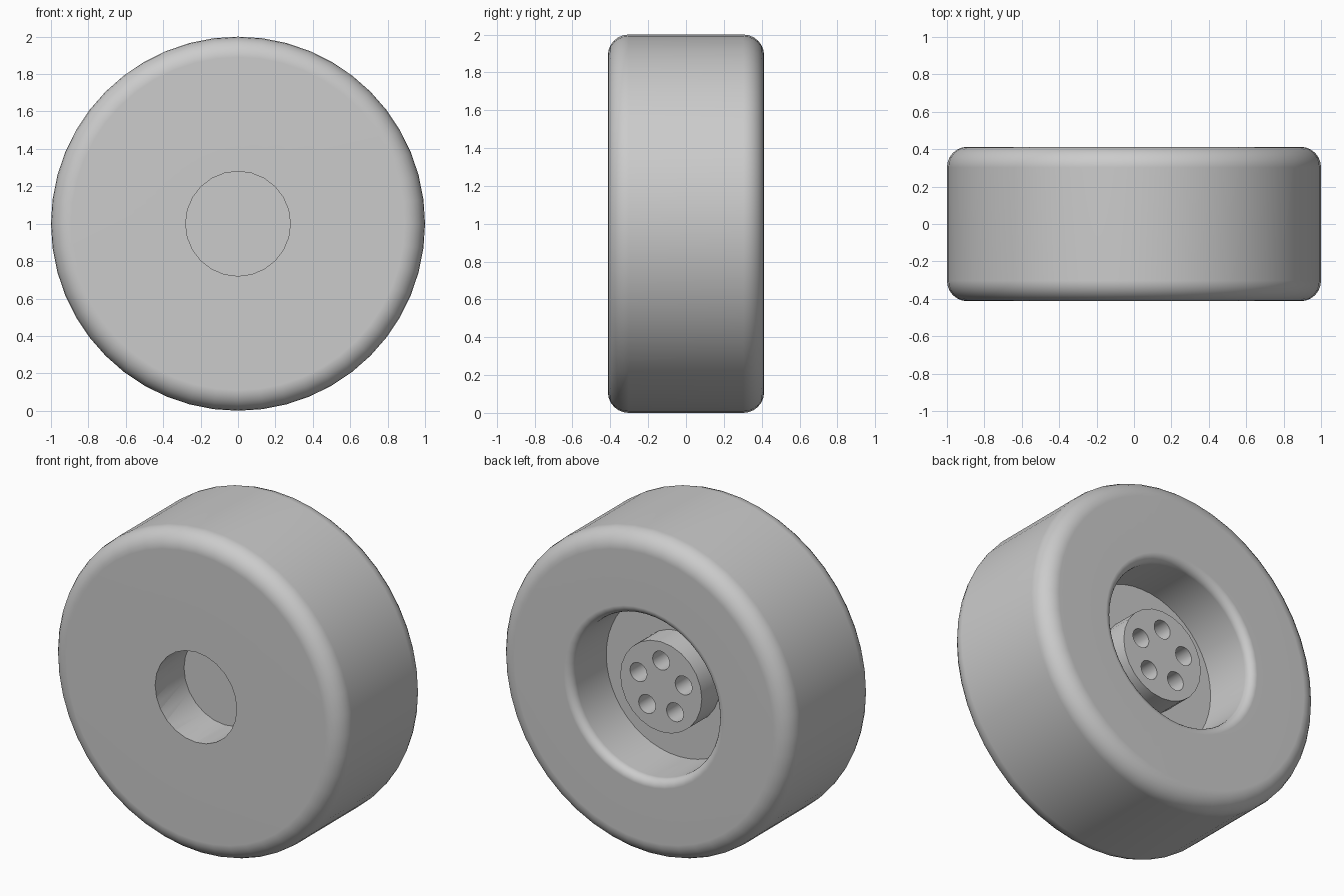
import bpy
import bmesh
import math
from mathutils import Matrix, Vector

if "Cube" in bpy.data.objects:
    bpy.data.objects.remove(bpy.data.objects["Cube"], do_unlink=True)

HALF = 0.413          # half width of the wheel
FLOOR = 0.068         # depth position of the rear recess floor
AXLE = Vector((0, 0, 1))

grey = bpy.data.materials.new("plain_grey")
grey.use_nodes = True
grey.diffuse_color = (0.6, 0.6, 0.6, 1)
grey.node_tree.nodes["Principled BSDF"].inputs["Base Color"].default_value = (0.6, 0.6, 0.6, 1)


def add_object(name, bm):
    mesh = bpy.data.meshes.new(name)
    bm.to_mesh(mesh)
    bm.free()
    mesh.materials.append(grey)
    obj = bpy.data.objects.new(name, mesh)
    bpy.context.collection.objects.link(obj)
    obj.location = AXLE
    return obj


def arc(r, y, radius, start, end, steps=6):
    """Rounded corner in the (radius, y) profile plane."""
    angles = [math.radians(start + (end - start) * i / steps) for i in range(steps + 1)]
    return [(r + radius * math.cos(a), y + radius * math.sin(a)) for a in angles]


def lathe(name, profile, segments):
    bm = bmesh.new()
    verts = [bm.verts.new((r, y, 0)) for r, y in profile]
    edges = [bm.edges.new(pair) for pair in zip(verts, verts[1:])]
    bmesh.ops.spin(bm, geom=verts + edges, cent=(0, 0, 0), axis=(0, 1, 0),
                   angle=math.tau, steps=segments, use_duplicate=False)
    bmesh.ops.remove_doubles(bm, verts=bm.verts, dist=1e-5)
    bmesh.ops.recalc_face_normals(bm, faces=bm.faces)
    return add_object(name, bm)


def cylinder(name, radius, y0, y1, sides, x=0, z=0):
    bm = bmesh.new()
    place = Matrix.Translation((x, (y0 + y1) / 2, z)) @ Matrix.Rotation(math.pi / 2, 4, "X")
    bmesh.ops.create_cone(bm, cap_ends=True, segments=sides, radius1=radius,
                          radius2=radius, depth=y1 - y0, matrix=place)
    return add_object(name, bm)


def activate(obj):
    bpy.ops.object.select_all(action="DESELECT")
    obj.select_set(True)
    bpy.context.view_layer.objects.active = obj


def cut(obj, cutter):
    mod = obj.modifiers.new("cut", "BOOLEAN")
    mod.operation = "DIFFERENCE"
    mod.solver = "EXACT"
    mod.object = cutter
    activate(obj)
    bpy.ops.object.modifier_apply(modifier=mod.name)
    bpy.data.objects.remove(cutter, do_unlink=True)


def finish(obj):
    activate(obj)
    bpy.ops.object.shade_smooth_by_angle(angle=math.radians(32))
    mod = obj.modifiers.new("flat_normals", "WEIGHTED_NORMAL")
    mod.keep_sharp = True


# Wheel body: rounded tread corners and a soft-edged rear recess
ROUND, LIP = 0.11, 0.05
profile = [(0, -HALF)]
profile += arc(1 - ROUND, -HALF + ROUND, ROUND, -90, 0)
profile += arc(1 - ROUND, HALF - ROUND, ROUND, 0, 90)
profile += arc(0.5 + LIP, HALF - LIP, LIP, 90, 180)
profile += [(0.5, FLOOR), (0, FLOOR)]
body = lathe("wheel_body", profile, 48)

# Front axle socket
cut(body, cylinder("socket_cutter", 0.28, -0.6, -0.13, 24))
finish(body)

# Rear hub with five bolt holes, one at the top
hub = cylinder("rear_hub", 0.28, FLOOR - 0.02, 0.245, 24)
for i in range(5):
    a = math.tau * i / 5
    cut(hub, cylinder("bolt_hole_cutter", 0.058, 0, 0.4, 20,
                      0.163 * math.sin(a), 0.163 * math.cos(a)))
finish(hub)
